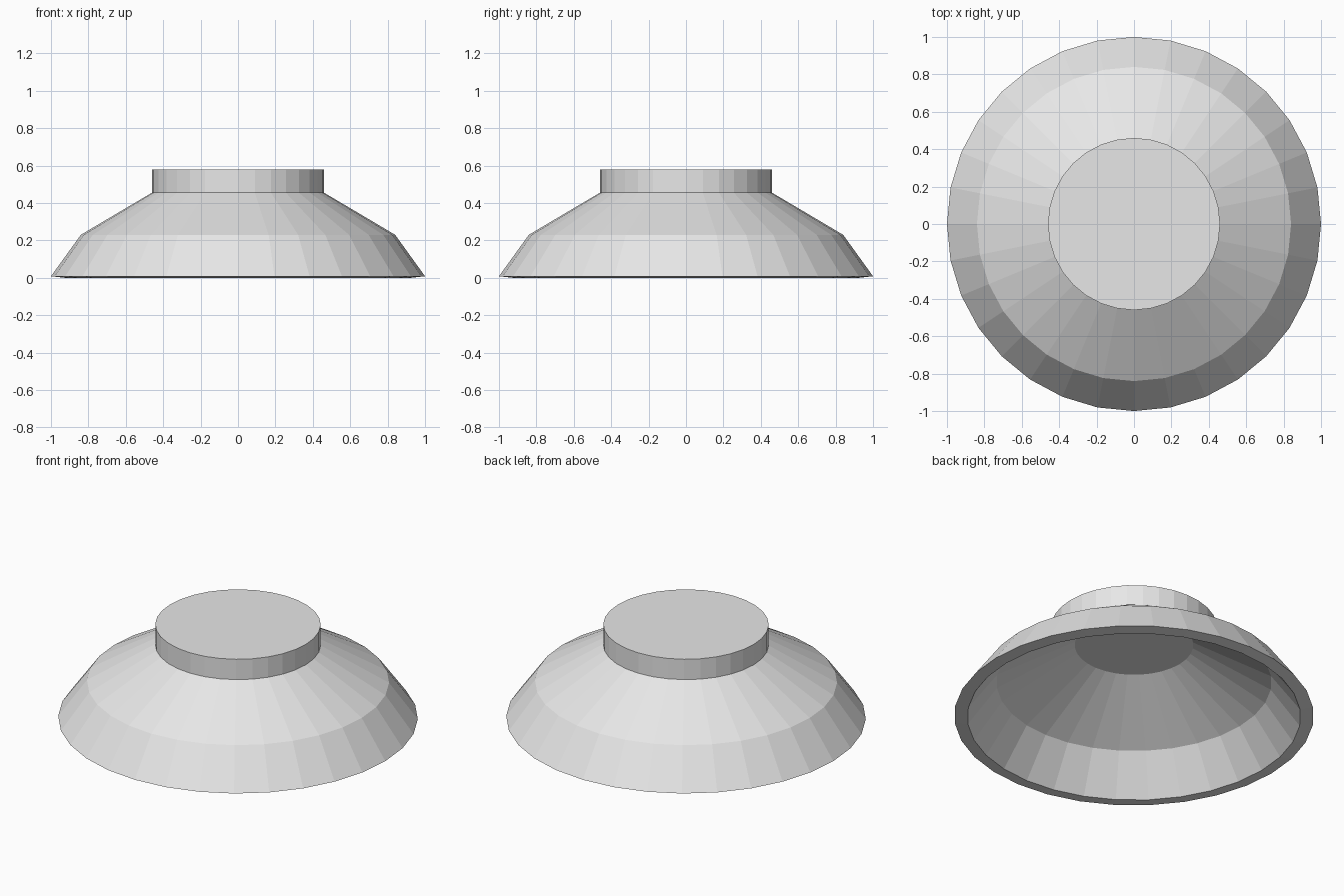
import bpy
import bmesh
from math import cos, sin, tau

cube = bpy.data.objects.get("Cube")
if cube:
    bpy.data.objects.remove(cube)

SIDES = 32

grey = bpy.data.materials.new("light grey")
grey.use_nodes = True
colour = (0.8, 0.8, 0.8, 1)
grey.diffuse_color = colour
grey.node_tree.nodes["Principled BSDF"].inputs["Base Color"].default_value = colour


def lathe(name, profile):
    """Spin a (radius, height) profile around z and cap both ends."""
    bm = bmesh.new()
    rings = [[bm.verts.new((r * cos(tau * i / SIDES), r * sin(tau * i / SIDES), z))
              for i in range(SIDES)] for r, z in profile]
    for low, high in zip(rings, rings[1:]):
        for i in range(SIDES):
            j = (i + 1) % SIDES
            bm.faces.new((low[i], low[j], high[j], high[i]))
    bm.faces.new(rings[0])
    bm.faces.new(rings[-1])
    bmesh.ops.recalc_face_normals(bm, faces=bm.faces)
    mesh = bpy.data.meshes.new(name)
    bm.to_mesh(mesh)
    bm.free()
    mesh.materials.append(grey)
    obj = bpy.data.objects.new(name, mesh)
    bpy.context.collection.objects.link(obj)
    return obj


# Hollow flared shell: inner ceiling, inner wall, rim, outer wall, neck, flat top
lathe("flared_shell", [
    (0.33, 0.46), (0.765, 0.222), (0.927, 0.0),
    (1.0, 0.008), (0.84, 0.23), (0.46, 0.455), (0.46, 0.58),
])
